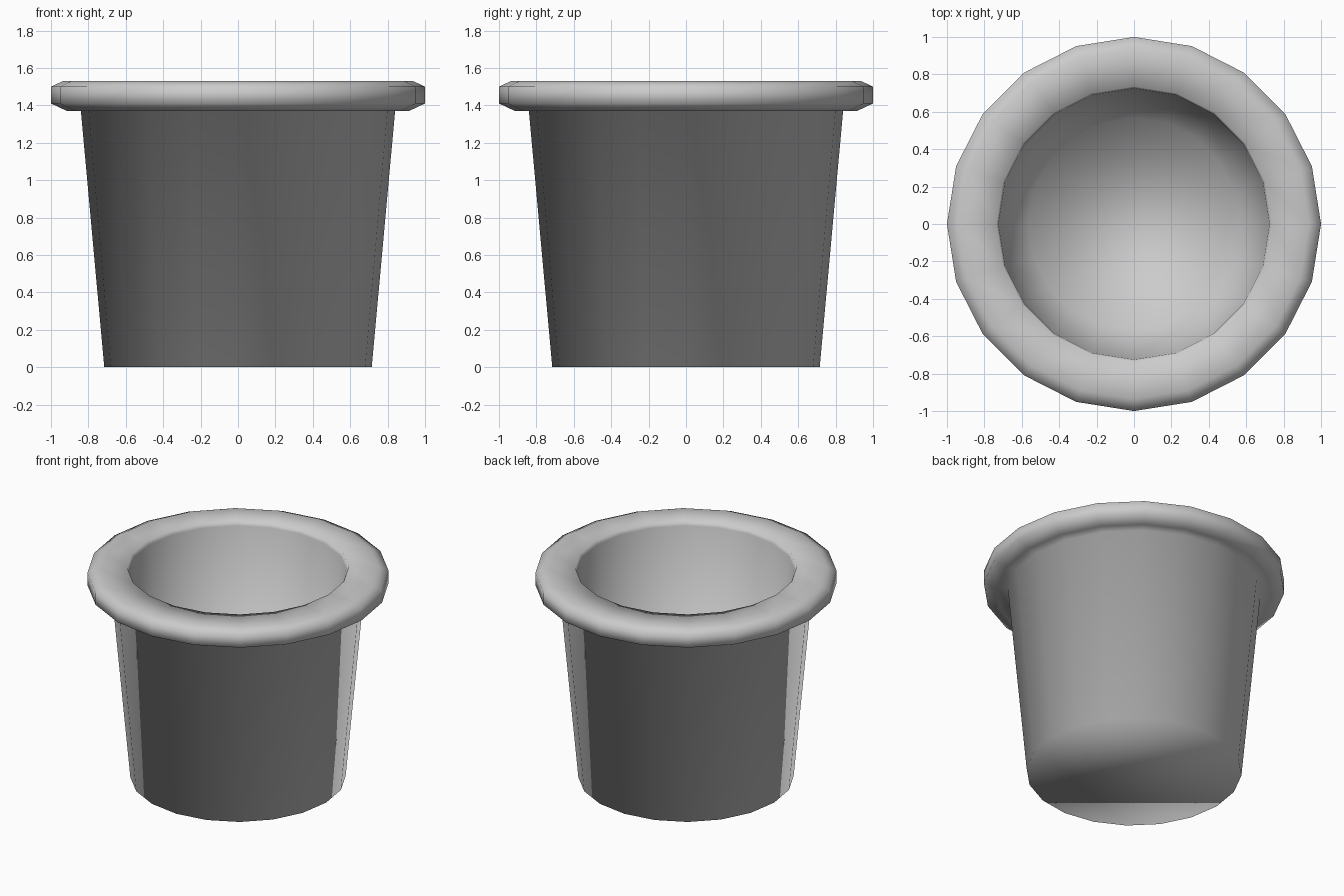
import bpy, bmesh
from math import cos, sin, tau

if "Cube" in bpy.data.objects:
    bpy.data.objects.remove(bpy.data.objects["Cube"])

SIDES = 20

# Pot cross-section (radius, height): outer base, wall, rolled rim, inner wall, inner floor
PROFILE = [
    (0.715, 0.0), (0.84, 1.37), (0.915, 1.37), (1.0, 1.41), (1.0, 1.50),
    (0.935, 1.53), (0.735, 1.53), (0.725, 1.50), (0.567, 0.145),
]


def lathe(name, profile, sides):
    bm = bmesh.new()
    rings = [[bm.verts.new((r * cos(tau * i / sides), r * sin(tau * i / sides), z))
              for i in range(sides)] for r, z in profile]
    for low, high in zip(rings, rings[1:]):
        for i in range(sides):
            j = (i + 1) % sides
            bm.faces.new((low[i], low[j], high[j], high[i]))
    # Underside and inner floor caps
    bm.faces.new(rings[0][::-1])
    bm.faces.new(rings[-1])
    for f in bm.faces:
        f.smooth = True
    mesh = bpy.data.meshes.new(name)
    bm.to_mesh(mesh)
    bm.free()
    obj = bpy.data.objects.new(name, mesh)
    bpy.context.collection.objects.link(obj)
    return obj


# Plant pot with rolled rim, smooth shaded throughout
lathe("plant_pot", PROFILE, SIDES)
